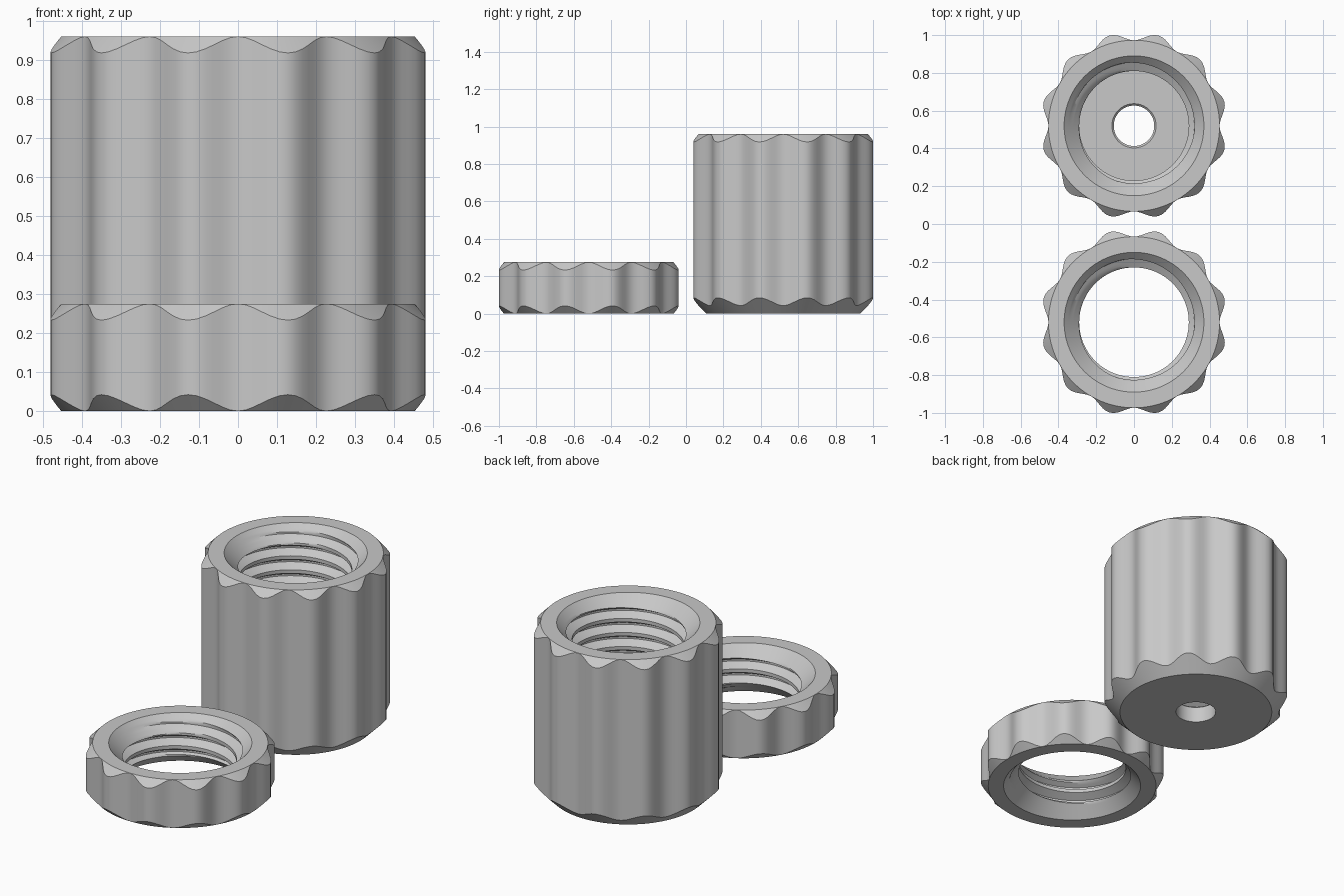
import bpy, bmesh
from math import sin, cos, pi, tau, floor, ceil, radians

if "Cube" in bpy.data.objects:
    bpy.data.objects.remove(bpy.data.objects["Cube"], do_unlink=True)

grey = bpy.data.materials.new("plain_grey")
grey.use_nodes = True
grey.diffuse_color = (0.58, 0.58, 0.58, 1)
grey.node_tree.nodes["Principled BSDF"].inputs["Base Color"].default_value = grey.diffuse_color

SEGMENTS = 144
LOBES = 12
VALLEY, PEAK = 0.453, 0.495        # scalloped grip radii
MINOR, MAJOR, PITCH = 0.29, 0.335, 0.08
MOUTH = 0.37                       # countersink radius at the rim
START = 0.875                      # turn offset of the thread start
# one turn of the thread, from groove to groove
PHASES = [0.94, 0.83, 0.73, 0.625, 0.54, 0.46, 0.375, 0.27, 0.17, 0.0625]


def grip_radius(a):
    return (PEAK + VALLEY) / 2 - (PEAK - VALLEY) / 2 * cos(LOBES * a)


def thread_radius(turn):
    d = abs(turn - round(turn))    # distance from the groove centre
    t = min(max((d - 0.0625) / 0.3125, 0), 1)
    return MAJOR + (MINOR - MAJOR) * t


def section(a, height, base_radius, floor_z, hole):
    """Closed cross-section at angle a, as (radius, z) pairs."""
    r = grip_radius(a)
    pts = [(base_radius, 0), (r, r - base_radius),
           (r, height - (r - VALLEY)), (VALLEY, height)]
    # threaded bore, from the rim down, countersunk at open ends
    turns = ceil((height - floor_z) / PITCH) + 2
    for k in range(2, -turns, -1):
        for phase in PHASES:
            z = height + PITCH * (a / tau - START + k + phase)
            z = min(max(z, floor_z), height)
            turn = (z - height) / PITCH - a / tau + START
            bore = max(thread_radius(turn), MOUTH - (height - z))
            if not hole:
                bore = max(bore, MOUTH - z)
            pts.append((bore, z))
    # floor with a small chamfered hole
    if hole:
        pts += [(hole + 0.01, floor_z), (hole, floor_z - 0.01), (hole, 0)]
    return pts


def threaded_part(name, y, height, base_radius, floor_z=0, hole=0):
    bm = bmesh.new()
    columns = []
    for i in range(SEGMENTS + 1):
        a = tau * i / SEGMENTS
        columns.append([bm.verts.new((r * cos(a), r * sin(a), z))
                        for r, z in section(a, height, base_radius, floor_z, hole)])
    for left, right in zip(columns, columns[1:]):
        for j in range(len(left)):
            n = (j + 1) % len(left)
            bm.faces.new((left[j], right[j], right[n], left[n]))
    bmesh.ops.remove_doubles(bm, verts=bm.verts[:], dist=0.00002)
    bmesh.ops.recalc_face_normals(bm, faces=bm.faces[:])
    mesh = bpy.data.meshes.new(name)
    bm.to_mesh(mesh)
    bm.free()
    mesh.materials.append(grey)
    obj = bpy.data.objects.new(name, mesh)
    obj.location.y = y
    bpy.context.collection.objects.link(obj)
    bpy.ops.object.select_all(action="DESELECT")
    obj.select_set(True)
    bpy.context.view_layer.objects.active = obj
    bpy.ops.object.shade_smooth_by_angle(angle=radians(28))


# tall body with a floor and a centre hole, and an open ring
threaded_part("threaded_body", 0.52, 0.96, 0.41, floor_z=0.1, hole=0.107)
threaded_part("lock_ring", -0.52, 0.275, VALLEY)
